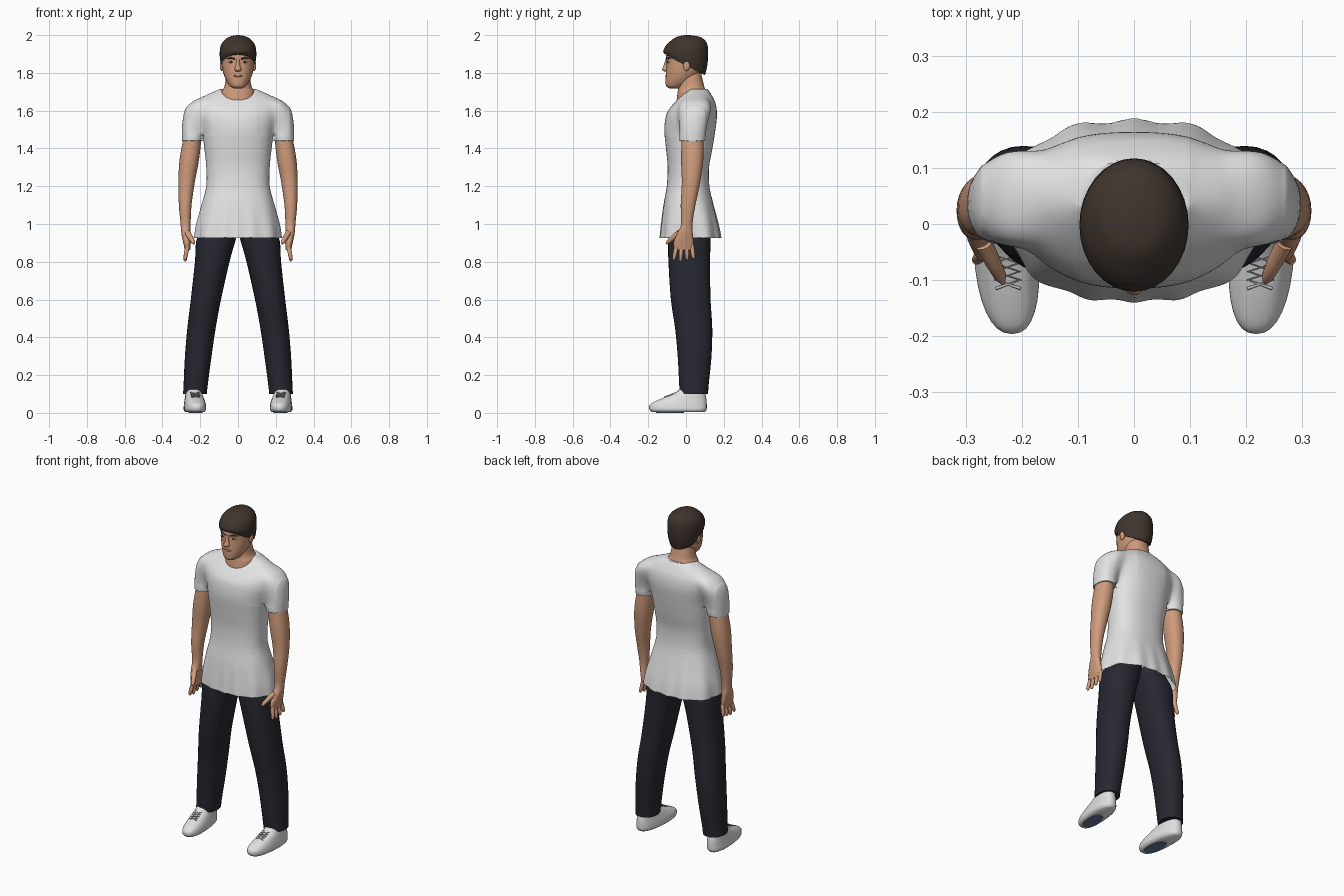
import bpy
import bmesh
from math import sin, cos, pi, atan2
from mathutils import Vector

start_cube = bpy.data.objects.get("Cube")
if start_cube:
    bpy.data.objects.remove(start_cube, do_unlink=True)


def material(name, red, green, blue, roughness=0.8):
    mat = bpy.data.materials.new(name)
    mat.use_nodes = True
    colour = (red, green, blue, 1)
    mat.diffuse_color = colour
    shader = mat.node_tree.nodes["Principled BSDF"]
    shader.inputs["Base Color"].default_value = colour
    shader.inputs["Roughness"].default_value = roughness
    return mat


WHITE = material("white cotton", .77, .77, .77)
SKIN = material("skin", .63, .33, .2)
HAIR = material("dark brown hair", .05, .035, .027)
DENIM = material("dark denim", .02, .021, .03)
LEATHER = material("shoe white", .74, .74, .74)
LACE = material("lace grey", .55, .55, .55)
SOLE = material("sole blue", .15, .19, .34)
LIP = material("lips", .42, .2, .14)
EYE = material("eye white", .45, .4, .35)
IRIS = material("iris brown", .03, .02, .015)

SIDES = (("left", 1), ("right", -1))


def shade(obj):
    bpy.ops.object.select_all(action="DESELECT")
    obj.select_set(True)
    bpy.context.view_layer.objects.active = obj
    bpy.ops.object.shade_smooth_by_angle(angle=1)


def finish(name, bm, mat):
    """Turn a bmesh into a smooth shaded object."""
    bmesh.ops.recalc_face_normals(bm, faces=bm.faces)
    mesh = bpy.data.meshes.new(name)
    bm.to_mesh(mesh)
    bm.free()
    mesh.materials.append(mat)
    obj = bpy.data.objects.new(name, mesh)
    bpy.context.collection.objects.link(obj)
    shade(obj)
    return obj


def spline_rows(rows, steps):
    """Fill in rows between the given ones along a smooth spline."""
    rows = [tuple(row) + (0,) * (7 - len(row)) for row in rows]
    padded = [rows[0]] + rows + [rows[-1]]
    filled = []
    for a, b, c, d in zip(padded, padded[1:], padded[2:], padded[3:]):
        for step in range(steps):
            t = step / steps
            filled.append([
                q + t / 2 * (r - p + t * (2 * p - 5 * q + 4 * r - s
                                          + t * (3 * (q - r) + s - p)))
                for p, q, r, s in zip(a, b, c, d)])
    return filled + [rows[-1]]


def loft(name, rows, mat, side=1, power=2.2, seg=32, steps=4, warp=None):
    """Skin rounded rings; row = z, x from, x to, y from, y to, front lift, back lift."""
    bm = bmesh.new()
    rings = []
    for z, x0, x1, y0, y1, front, back in spline_rows(rows, steps):
        ring = []
        for i in range(seg):
            c, s = cos(2 * pi * i / seg), sin(2 * pi * i / seg)
            u = abs(c) ** (2 / power) * (1 if c > 0 else -1)
            v = abs(s) ** (2 / power) * (1 if s > 0 else -1)
            p = Vector(((x0 + x1 + (x1 - x0) * u) / 2,
                        (y0 + y1 + (y1 - y0) * v) / 2,
                        z + front * max(0, -s) + back * max(0, s)))
            if warp:
                p = warp(p)
            p.x *= side
            ring.append(bm.verts.new(p))
        rings.append(ring)
    for low, high in zip(rings, rings[1:]):
        for i in range(seg):
            j = (i + 1) % seg
            bm.faces.new((low[i], low[j], high[j], high[i]))
    for ring in (rings[0], rings[-1]):
        bm.faces.new(ring)
    return finish(name, bm, mat)


def centred(rows):
    """Rows given by half width become symmetric about x = 0."""
    return [(z, -half, half, *rest) for z, half, *rest in rows]


def ball(name, centre, size, mat):
    bm = bmesh.new()
    bmesh.ops.create_uvsphere(bm, u_segments=20, v_segments=12, radius=1)
    for v in bm.verts:
        v.co = Vector(a * b + c for a, b, c in zip(v.co, size, centre))
    return finish(name, bm, mat)


def tube(name, points, radii, mat, side=1):
    """Round tapered cord through the points."""
    curve = bpy.data.curves.new(name, "CURVE")
    curve.dimensions = "3D"
    curve.bevel_depth = 1
    curve.bevel_resolution = 3
    curve.use_fill_caps = True
    path = curve.splines.new("POLY")
    path.points.add(len(points) - 1)
    for point, (x, y, z), radius in zip(path.points, points, radii):
        point.co = (x * side, y, z, 1)
        point.radius = radius
    path.use_smooth = True
    curve.materials.append(mat)
    obj = bpy.data.objects.new(name, curve)
    bpy.context.collection.objects.link(obj)


# Shirt body with soft folds toward the hem and a dipped neckline
def folds(p):
    depth = max(0, 1.15 - p.z) * 4
    swell = 1 + .025 * depth * cos(12 * atan2(p.y, p.x))
    return Vector((p.x * swell, p.y * swell, p.z))


shirt = loft("shirt", centred([
    (.925, .229, -.138, .185), (1, .219, -.131, .171), (1.1, .193, -.119, .146),
    (1.2, .168, -.102, .124), (1.3, .168, -.097, .122), (1.4, .178, -.106, .14),
    (1.5, .192, -.115, .156), (1.58, .214, -.104, .164),
    (1.64, .212, -.08, .156, -.02), (1.685, .17, -.058, .134, -.04),
    (1.715, .094, -.05, .114, -.06)]), WHITE, power=2.4, seg=96, warp=folds)
sleeves = [loft(label + "_sleeve", [
    (1.44, .187, .297, -.035, .102), (1.52, .17, .296, -.038, .114),
    (1.6, .14, .282, -.042, .134), (1.645, .12, .248, -.032, .13),
    (1.675, .12, .19, .01, .09)], WHITE, side) for label, side in SIDES]

# Fuse the sleeves with the body, blend the shoulders and open the hem
for part in sleeves + [shirt]:
    part.select_set(True)
bpy.context.view_layer.objects.active = shirt
bpy.ops.object.join()
shirt.data.remesh_voxel_size = .007
bpy.ops.object.voxel_remesh()
cloth = bmesh.new()
cloth.from_mesh(shirt.data)
shoulders = [v for v in cloth.verts
             if 1.47 < v.co.z and .105 < abs(v.co.x) < .27]
for _ in range(50):
    bmesh.ops.smooth_vert(cloth, verts=shoulders, factor=.5,
                          use_axis_x=True, use_axis_y=True, use_axis_z=True)
cloth.normal_update()
hem = [f for f in cloth.faces
       if f.normal.z < -.7 and f.calc_center_median().z < .94]
bmesh.ops.delete(cloth, geom=hem, context="FACES")
cloth.to_mesh(shirt.data)
cloth.free()
shade(shirt)

# Neck and head
loft("neck", centred([
    (1.62, .09, -.052, .09), (1.66, .092, -.049, .106), (1.7, .088, -.044, .108),
    (1.73, .071, -.04, .096), (1.8, .062, -.04, .08)]), SKIN)
loft("head", centred([
    (1.718, .022, -.088, -.04), (1.73, .042, -.105, .0), (1.76, .062, -.108, .045),
    (1.8, .078, -.106, .08), (1.85, .086, -.104, .095), (1.9, .088, -.104, .104),
    (1.95, .075, -.08, .09), (1.975, .04, -.045, .05)]), SKIN, power=2.1)
loft("hair", centred([
    (1.84, .088, -.111, .1, .06, -.052), (1.87, .095, -.119, .111, .038, -.042),
    (1.91, .097, -.119, .117, .012, -.02), (1.95, .089, -.102, .113),
    (1.98, .064, -.068, .092), (1.993, .04, -.042, .065),
    (2, .008, -.005, .02)]), HAIR, power=2)
loft("nose", centred([
    (1.807, .011, -.114, -.09), (1.818, .018, -.127, -.09), (1.84, .011, -.118, -.09),
    (1.875, .008, -.107, -.09)]), SKIN, power=2, seg=16)
ball("mouth", (0, -.104, 1.784), (.025, .006, .006), LIP)

# Paired parts
for label, side in SIDES:
    ball(label + "_ear", (.086 * side, .003, 1.838), (.01, .018, .028), SKIN)
    ball(label + "_eye", (.036 * side, -.093, 1.858), (.015, .006, .006), EYE)
    ball(label + "_iris", (.036 * side, -.098, 1.858), (.006, .003, .006), IRIS)
    tube(label + "_eyebrow",
         [(.016, -.104, 1.874), (.038, -.096, 1.88), (.06, -.078, 1.875)],
         (.004, .005, .003), HAIR, side)

    # Arm and hand
    loft(label + "_arm", [
        (.862, .253, .281, -.06, .036), (.9, .25, .29, -.066, .04),
        (.95, .252, .3, -.046, .036), (1, .251, .304, -.026, .034),
        (1.1, .246, .313, -.028, .05), (1.22, .229, .316, -.022, .075),
        (1.35, .205, .308, -.026, .092), (1.5, .19, .28, -.02, .09)],
        SKIN, side)
    for i, finger in enumerate(("index", "middle", "ring", "little")):
        y = .027 * i - .05
        tip = .802 + .007 * abs(i - 1)
        tube(label + "_" + finger + "_finger",
             [(.267, y, .885), (.276, y * 1.18, .84), (.28, y * 1.28, tip + .008),
              (.279, y * 1.3, tip)],
             (.012, .011, .009, .004), SKIN, side)
    tube(label + "_thumb",
         [(.268, -.035, .955), (.25, -.07, .925), (.238, -.094, .905),
          (.234, -.104, .895)],
         (.016, .014, .011, .005), SKIN, side)

    # Trouser leg
    loft(label + "_trouser_leg", [
        (.1, .165, .291, -.032, .117), (.15, .16, .288, -.036, .12),
        (.3, .14, .281, -.044, .135), (.45, .118, .268, -.058, .139),
        (.6, .09, .25, -.08, .13), (.8, .045, .228, -.093, .127),
        (.91, .014, .221, -.094, .13), (.96, .0, .195, -.085, .12),
        (1, -.01, .17, -.075, .11)], DENIM, side)

    # Shoe, angled slightly inward at the toe
    def toe_in(p):
        return Vector((p.x + .07 * (p.y + .03), p.y, p.z))

    loft(label + "_shoe", [
        (.004, .183, .277, -.18, .1), (.018, .172, .287, -.194, .109),
        (.045, .173, .285, -.19, .11), (.072, .179, .28, -.14, .108),
        (.1, .186, .275, -.07, .102), (.125, .193, .27, -.035, .098)],
        LEATHER, side, power=2.4, warp=toe_in)
    loft(label + "_sole_patch", [
        (0, .193, .266, -.16, -.01), (.006, .193, .266, -.16, -.01)],
        SOLE, side, power=2.4, steps=1, warp=toe_in)
    for direction in (-1, 1):
        lace = []
        for i in range(6):
            y = -.115 + .015 * i
            x = .23 + direction * (.022 if i % 2 else -.022)
            lace.append(toe_in(Vector((x, y, .128 + .385 * y))))
        tube(label + "_lace", lace, [.0028] * len(lace), LACE, side)
